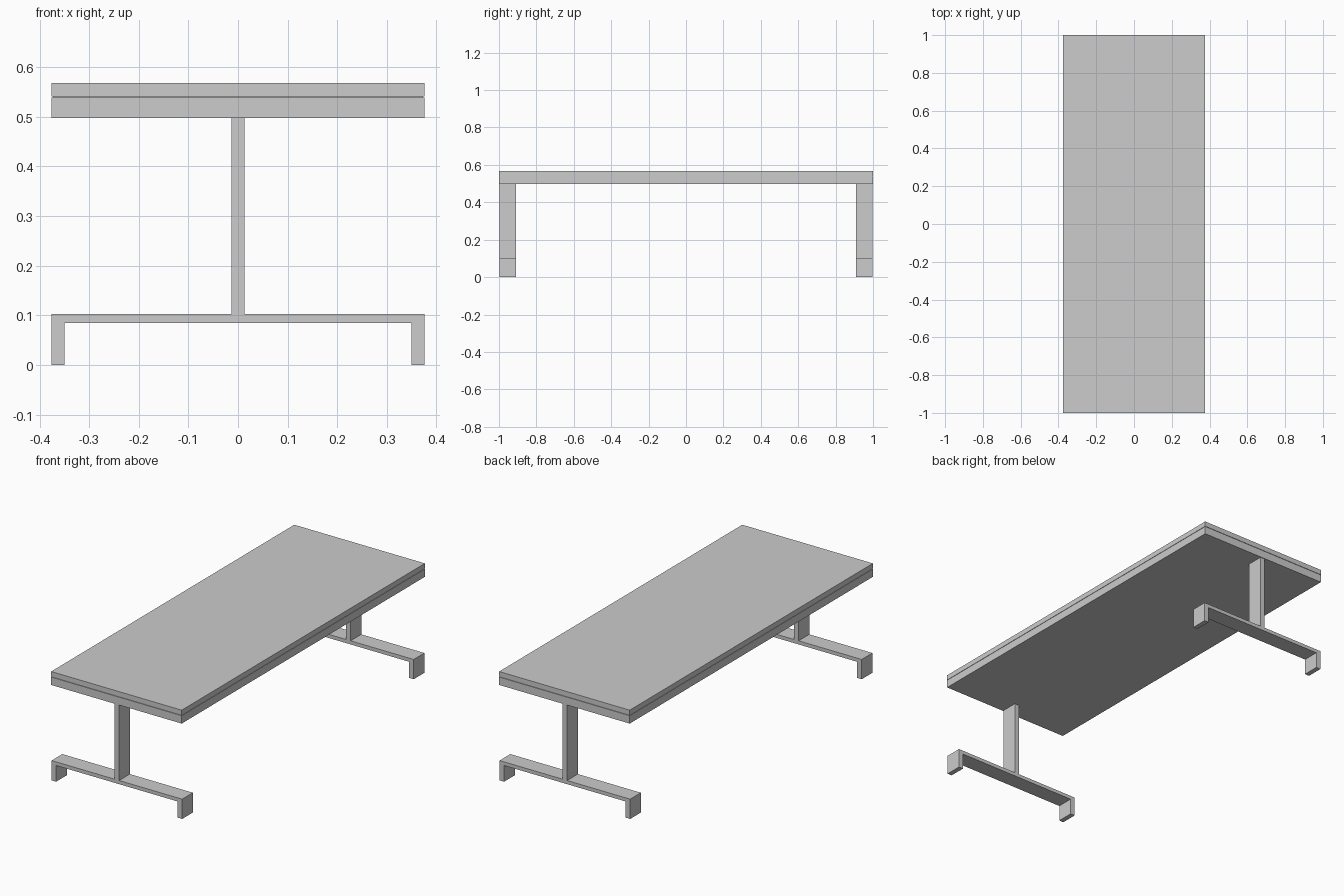
import bpy
import bmesh

cube = bpy.data.objects.get("Cube")
if cube:
    bpy.data.objects.remove(cube, do_unlink=True)

grey = bpy.data.materials.new("light grey")
grey.use_nodes = True
colour = (0.604, 0.604, 0.604, 1)
grey.diffuse_color = colour
grey.node_tree.nodes["Principled BSDF"].inputs["Base Color"].default_value = colour

HALF_WIDTH, HALF_LENGTH = 0.376, 1.0


def extrude_profile(name, profile, y0, y1):
    """Extrude an x-z outline from y0 to y1."""
    bm = bmesh.new()
    face = bm.faces.new([bm.verts.new((x, y0, z)) for x, z in profile])
    result = bmesh.ops.extrude_face_region(bm, geom=[face])
    moved = [v for v in result["geom"] if isinstance(v, bmesh.types.BMVert)]
    bmesh.ops.translate(bm, verts=moved, vec=(0, y1 - y0, 0))
    bmesh.ops.recalc_face_normals(bm, faces=bm.faces)
    mesh = bpy.data.meshes.new(name)
    bm.to_mesh(mesh)
    bm.free()
    mesh.materials.append(grey)
    obj = bpy.data.objects.new(name, mesh)
    bpy.context.collection.objects.link(obj)
    return obj


def slab(name, z0, z1, inset=0):
    w, l = HALF_WIDTH - inset, HALF_LENGTH - inset
    return extrude_profile(name, [(-w, z0), (w, z0), (w, z1), (-w, z1)], -l, l)


# Table top: two boards with a fine recessed seam between them
slab("lower_board", 0.498, 0.539)
slab("seam_core", 0.539, 0.541, inset=0.004)
slab("upper_board", 0.541, 0.568)

# Stands: a post on a crossbar with a foot at each end, mirrored front to back
FOOT, POST, BAR_LOW, BAR_TOP, POST_TOP = 0.35, 0.013, 0.084, 0.103, 0.498
half = [(FOOT, BAR_LOW), (FOOT, 0), (HALF_WIDTH, 0), (HALF_WIDTH, BAR_TOP),
        (POST, BAR_TOP), (POST, POST_TOP)]
outline = half + [(-x, z) for x, z in reversed(half)]
for name, side in (("front_stand", -1), ("back_stand", 1)):
    extrude_profile(name, outline, side * 0.908, side * 0.996)
